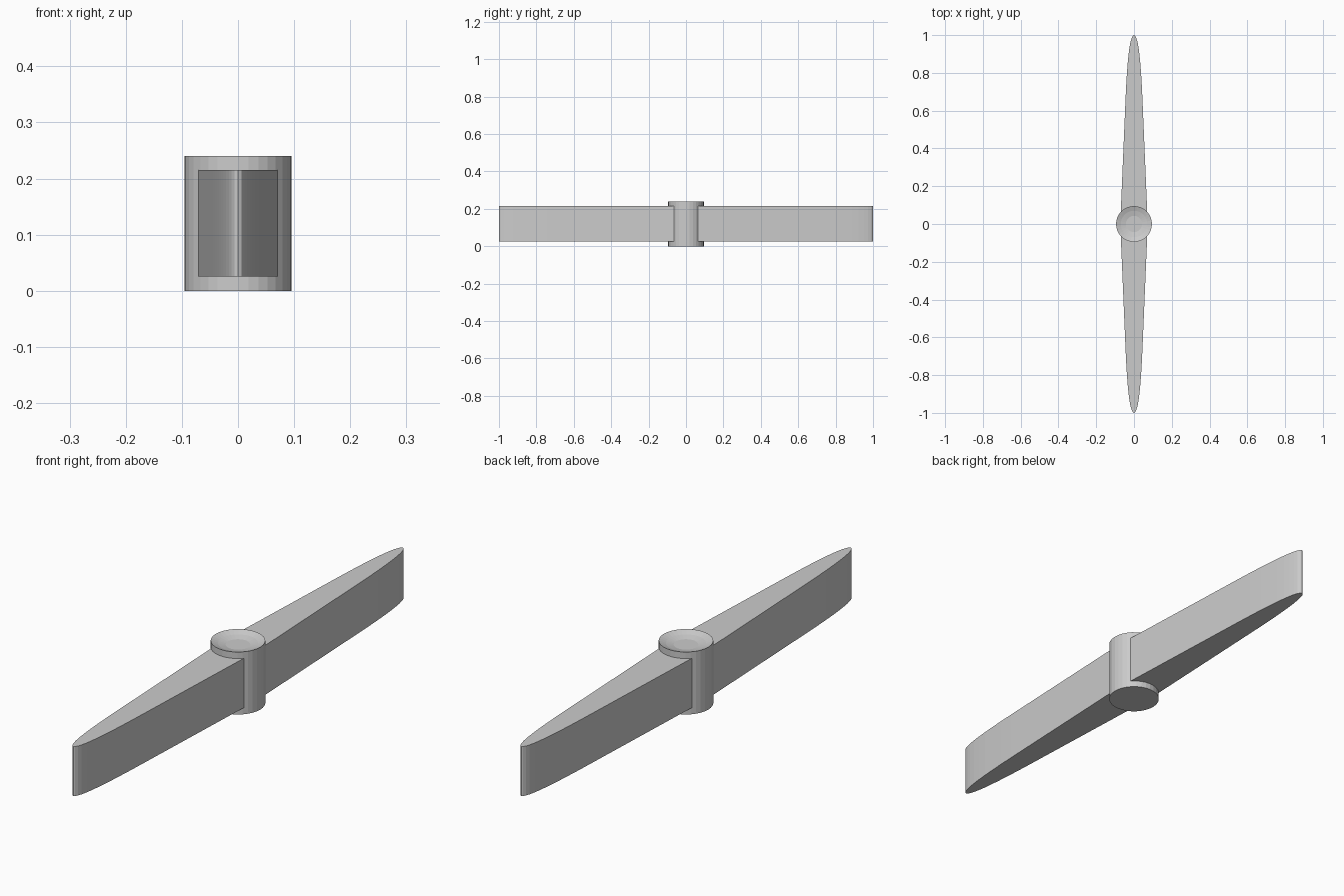
import bpy, bmesh, math
from mathutils import Vector
from mathutils.geometry import interpolate_bezier

cube = bpy.data.objects.get("Cube")
if cube:
    bpy.data.objects.remove(cube, do_unlink=True)

grey = bpy.data.materials.new("light_grey")
grey.use_nodes = True
colour = (0.6, 0.6, 0.6, 1)
grey.diffuse_color = colour
grey.node_tree.nodes["Principled BSDF"].inputs["Base Color"].default_value = colour


def finish(name, bm):
    bmesh.ops.recalc_face_normals(bm, faces=bm.faces)
    mesh = bpy.data.meshes.new(name)
    bm.to_mesh(mesh)
    bm.free()
    mesh.materials.append(grey)
    obj = bpy.data.objects.new(name, mesh)
    bpy.context.collection.objects.link(obj)
    return obj


# Hub: turned profile with a flat base and a shallow dished top
HUB_R, HUB_H = 0.095, 0.24
profile = [(0, 0), (HUB_R, 0), (HUB_R, HUB_H), (0.07, 0.231), (0.043, 0.225), (0, 0.225)]
bm = bmesh.new()
verts = [bm.verts.new((r, 0, z)) for r, z in profile]
edges = [bm.edges.new(pair) for pair in zip(verts, verts[1:])]
bmesh.ops.spin(bm, geom=verts + edges, axis=(0, 0, 1), cent=(0, 0, 0),
               angle=math.tau, steps=32)
bmesh.ops.remove_doubles(bm, verts=bm.verts, dist=0.0001)
finish("hub", bm)

# Blades: straight taper from the hub, then a rounded tip, extruded upward
BLADE_Z, BLADE_H = 0.025, 0.19
tip = interpolate_bezier(Vector((0.044, 0.68, 0)), Vector((0.034, 0.9, 0)),
                         Vector((0.02, 1.0, 0)), Vector((0, 1.0, 0)), 11)
half = [Vector((0.07, 0.064, 0))] + list(tip)
outline = [Vector((0.07, 0, 0))] + half
outline += [Vector((-p.x, p.y, 0)) for p in reversed(outline[:-1])]

for name, side in (("back_blade", 1), ("front_blade", -1)):
    bm = bmesh.new()
    base = bm.faces.new([bm.verts.new((p.x, side * p.y, BLADE_Z)) for p in outline])
    top = bmesh.ops.extrude_face_region(bm, geom=[base])
    moved = [v for v in top["geom"] if isinstance(v, bmesh.types.BMVert)]
    bmesh.ops.translate(bm, verts=moved, vec=(0, 0, BLADE_H))
    finish(name, bm)
